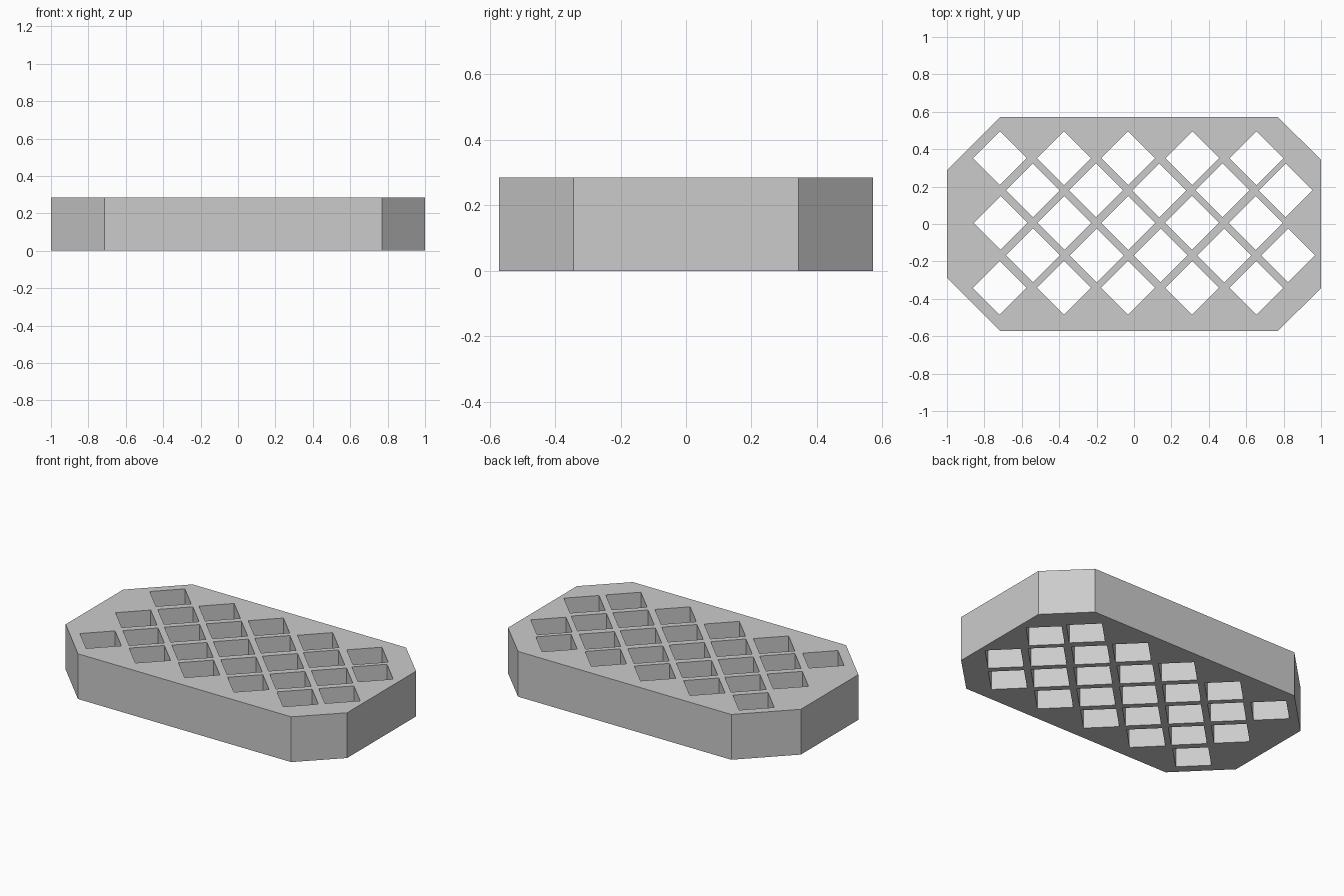
import bpy
import bmesh

cube = bpy.data.objects.get("Cube")
if cube:
    bpy.data.objects.remove(cube, do_unlink=True)

HEIGHT = 0.285
HOLE = 0.144  # half diagonal of a square hole


def material(name, colour):
    mat = bpy.data.materials.new(name)
    mat.use_nodes = True
    mat.diffuse_color = colour
    mat.node_tree.nodes["Principled BSDF"].inputs["Base Color"].default_value = colour
    return mat


def add_prism(bm, outline, low, high):
    """Closed upright prism over a counter-clockwise outline."""
    bottom = [bm.verts.new((x, y, low)) for x, y in outline]
    top = [bm.verts.new((x, y, high)) for x, y in outline]
    bm.faces.new(bottom[::-1])
    bm.faces.new(top)
    for i in range(len(outline)):
        j = (i + 1) % len(outline)
        bm.faces.new((bottom[i], bottom[j], top[j], top[i]))


def finish(bm, name, mat):
    mesh = bpy.data.meshes.new(name)
    bm.to_mesh(mesh)
    bm.free()
    mesh.materials.append(mat)
    obj = bpy.data.objects.new(name, mesh)
    bpy.context.collection.objects.link(obj)
    return obj


grey = material("plain grey", (0.6, 0.6, 0.6, 1))

# Slab with four chamfered corners, mirrored front to back
front = [(-1, -0.286), (-0.715, -0.571), (0.77, -0.571), (1, -0.343)]
back = [(x, -y) for x, y in reversed(front)]
bm = bmesh.new()
add_prism(bm, front + back, 0, HEIGHT)
slab = finish(bm, "lattice_slab", grey)

# Staggered rows of diamond holes: row y, first x, spacing
rows = [(0.352, -0.717, 0.343), (0.18, -0.541, 0.338), (0.006, -0.713, 0.341),
        (-0.168, -0.54, 0.341), (-0.341, -0.718, 0.343)]
bm = bmesh.new()
for y, start, step in rows:
    for i in range(5):
        x = start + i * step
        diamond = [(x - HOLE, y), (x, y - HOLE), (x + HOLE, y), (x, y + HOLE)]
        add_prism(bm, diamond, -0.1, HEIGHT + 0.1)
cutter = finish(bm, "hole_cutter", grey)
cutter.hide_render = True
cutter.hide_set(True)

# Punch the holes right through the slab
cut = slab.modifiers.new("holes", "BOOLEAN")
cut.operation = "DIFFERENCE"
cut.solver = "EXACT"
cut.object = cutter
